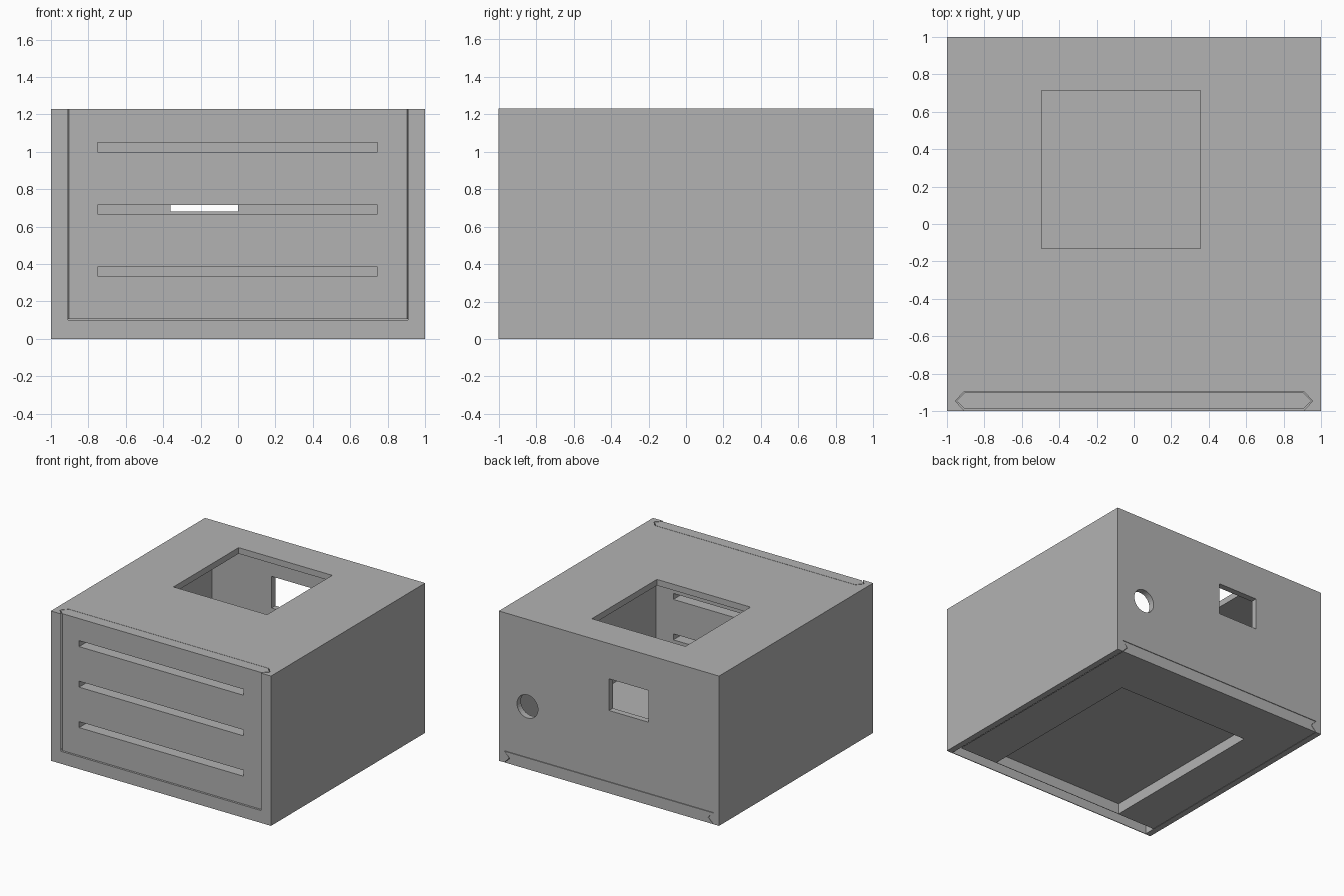
import bpy, bmesh, math
from mathutils import Vector

if "Cube" in bpy.data.objects:
    bpy.data.objects.remove(bpy.data.objects["Cube"], do_unlink=True)

grey = bpy.data.materials.new("plain_grey")
grey.use_nodes = True
colour = (0.45, 0.45, 0.45, 1)
grey.diffuse_color = colour
grey.node_tree.nodes["Principled BSDF"].inputs["Base Color"].default_value = colour

H = 1.23


def prism(name, profile, axis, start, end):
    """Extrude a 2D profile along y (profile is x, z) or z (profile is x, y)."""
    bm = bmesh.new()
    put = (lambda a, b, t: (a, t, b)) if axis == "y" else (lambda a, b, t: (a, b, t))
    face = bm.faces.new([bm.verts.new(put(a, b, start)) for a, b in profile])
    ext = bmesh.ops.extrude_face_region(bm, geom=[face])
    moved = [v for v in ext["geom"] if isinstance(v, bmesh.types.BMVert)]
    bmesh.ops.translate(bm, verts=moved, vec=Vector(put(0, 0, end - start)))
    bmesh.ops.recalc_face_normals(bm, faces=bm.faces)
    mesh = bpy.data.meshes.new(name)
    bm.to_mesh(mesh)
    bm.free()
    mesh.materials.append(grey)
    obj = bpy.data.objects.new(name, mesh)
    bpy.context.scene.collection.objects.link(obj)
    return obj


def box(name, x, y, z):
    return prism(name, [(x[0], y[0]), (x[1], y[0]), (x[1], y[1]), (x[0], y[1])], "z", *z)


def mirrored(half):
    """Close a right-hand outline with its mirror image."""
    return half + [(-a, b) for a, b in reversed(half)]


def cut(obj, cutters):
    for c in cutters:
        c.hide_render = True
        mod = obj.modifiers.new("cut", "BOOLEAN")
        mod.operation, mod.solver, mod.object = "DIFFERENCE", "EXACT", c
    bpy.context.view_layer.update()
    result = obj.evaluated_get(bpy.context.evaluated_depsgraph_get())
    mesh = bpy.data.meshes.new_from_object(result)
    obj.modifiers.clear()
    obj.data = mesh
    for c in cutters:
        bpy.data.objects.remove(c, do_unlink=True)


# Hollow case with grooves for both sliding panels
case = box("case", (-1, 1), (-1, 1), (0, H))
port = [(0.74 + 0.095 * math.cos(math.tau * i / 32), 0.515 + 0.095 * math.sin(math.tau * i / 32))
        for i in range(32)]
front_groove = mirrored([(0.91, -1.1), (0.91, -0.995), (0.955, -0.947), (0.91, -0.897)])
base_groove = mirrored([(0.95, -0.1), (0.95, 0), (0.905, 0.047), (0.95, 0.096)])
cut(case, [
    box("cavity", (-0.9, 0.9), (-0.93, 0.95), (0.15, 1.18)),
    prism("front_groove", front_groove, "z", 0.102, 1.4),
    prism("base_groove", base_groove, "y", -0.91, 1.1),
    box("front_gap", (-0.95, 0.95), (-0.994, -0.9), (-0.1, 0.096)),
    box("top_opening", (-0.495, 0.355), (-0.13, 0.715), (1.1, 1.4)),
    box("back_window", (-0.36, 0), (0.9, 1.1), (0.68, 0.94)),
    prism("back_port", port, "y", 0.9, 1.1),
])

# Slotted front panel with pointed side edges
front_panel = prism("front_panel", mirrored([(0.903, -0.99), (0.95, -0.946), (0.903, -0.9)]),
                    "z", 0.106, H)
cut(front_panel, [box("vent", (-0.75, 0.745), (-1.1, -0.8), (z, z + 0.049))
                  for z in (0.335, 0.667, 1.0)])

# Base panel with notched side edges and a shallow pocket underneath
base_panel = prism("base_panel", mirrored([(0.946, 0), (0.901, 0.046), (0.946, 0.092)]),
                   "y", -0.9, 1)
cut(base_panel, [box("pocket", (-0.6, 0.6), (-0.896, 0.575), (-0.1, 0.087))])
